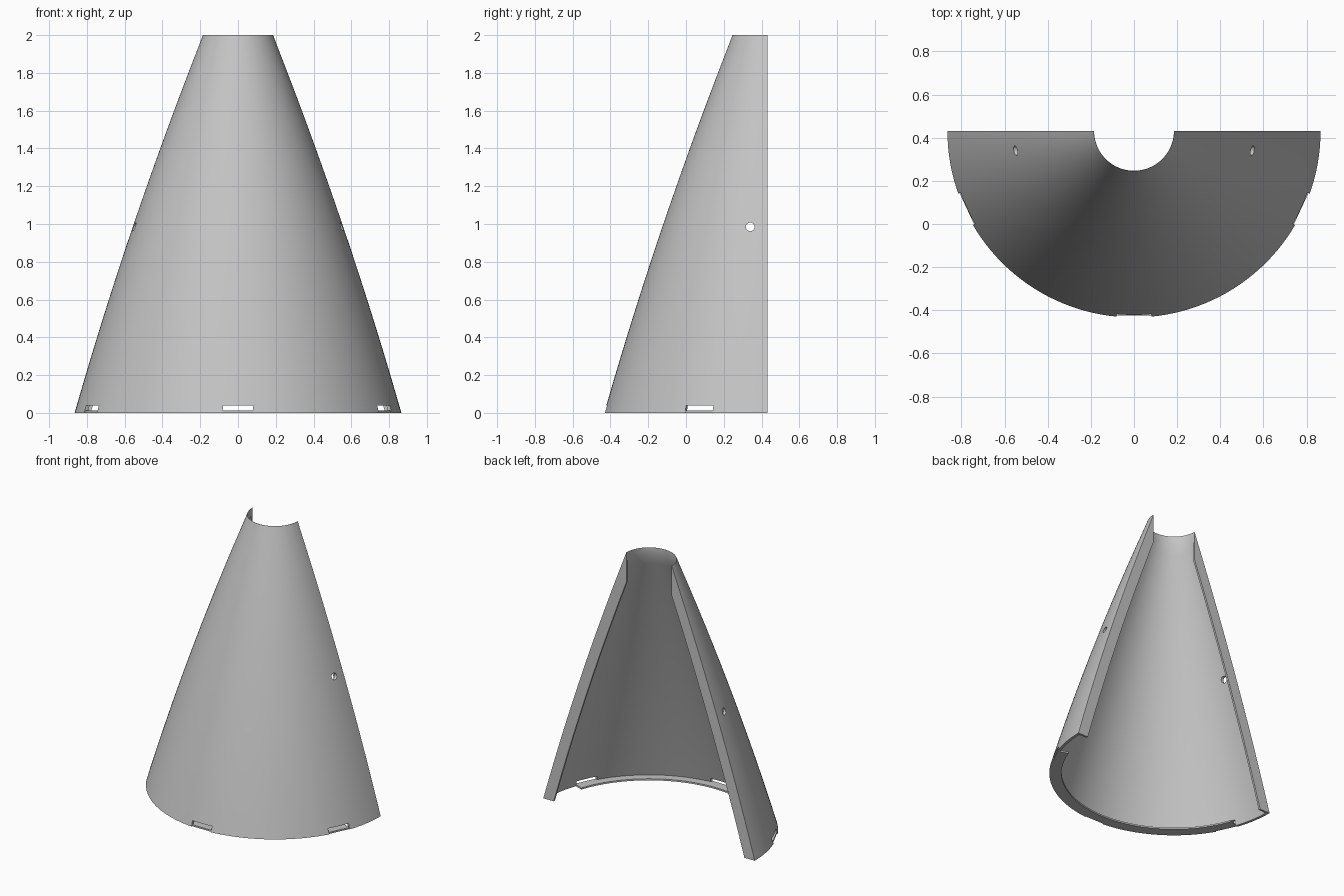
import bpy, bmesh, math
from mathutils import Matrix, Vector

if "Cube" in bpy.data.objects:
    bpy.data.objects.remove(bpy.data.objects["Cube"])

AXIS_Y = 0.432          # the cone axis lies in the open back plane
R_BASE, R_TOP, HEIGHT = 0.865, 0.185, 2.0
WALL, LIP, PLATE = 0.02, 0.085, 0.015
SLOT_ANGLES = [25, 90, 155]

grey = bpy.data.materials.new("light_grey")
grey.use_nodes = True
grey.diffuse_color = (0.55, 0.55, 0.55, 1)
grey.node_tree.nodes["Principled BSDF"].inputs["Base Color"].default_value = grey.diffuse_color


def outer(z):
    """Radius of the slightly bulging cone at height z."""
    t = z / HEIGHT
    return R_BASE + (R_TOP - R_BASE) * t + 0.108 * t * (1 - t)


def inner_edge(width, steps=24):
    """Inward offset of the cone, cut by a vertical bore at the top."""
    lo, hi = 0.0, HEIGHT
    for _ in range(40):
        mid = (lo + hi) / 2
        lo, hi = (mid, hi) if outer(mid) - width > R_TOP else (lo, mid)
    pts = [(outer(lo * i / steps) - width, lo * i / steps) for i in range(steps + 1)]
    return pts


def finish(bm, name):
    bmesh.ops.recalc_face_normals(bm, faces=bm.faces)
    mesh = bpy.data.meshes.new(name)
    bm.to_mesh(mesh)
    bm.free()
    mesh.materials.append(grey)
    ob = bpy.data.objects.new(name, mesh)
    bpy.context.collection.objects.link(ob)
    return ob


def sweep(name, profile, start, end, steps):
    """Turn a closed (radius, z) profile about the axis, through the front."""
    bm = bmesh.new()
    rings = []
    for i in range(steps + 1):
        a = math.radians(start + (end - start) * i / steps)
        rings.append([bm.verts.new((r * math.cos(a), AXIS_Y - r * math.sin(a), z))
                      for r, z in profile])
    n = len(profile)
    for a, b in zip(rings, rings[1:]):
        for j in range(n):
            k = (j + 1) % n
            bm.faces.new((a[j], a[k], b[k], b[j]))
    bm.faces.new(rings[0])
    bm.faces.new(rings[-1])
    return finish(bm, name)


def box_cutter(angle, r0, r1, z0, z1):
    """Box facing outward at the given angle round the cone."""
    bm = bmesh.new()
    a = math.radians(angle)
    place = (Matrix.Translation((0, AXIS_Y, 0)) @ Matrix.Rotation(-a, 4, 'Z')
             @ Matrix.Translation(((r0 + r1) / 2, 0, (z0 + z1) / 2))
             @ Matrix.Diagonal((r1 - r0, 0.16, z1 - z0, 1)))
    bmesh.ops.create_cube(bm, size=1, matrix=place)
    return finish(bm, "slot_cutter")


def cut(ob, cutter):
    mod = ob.modifiers.new("cut", 'BOOLEAN')
    mod.operation, mod.solver, mod.object = 'DIFFERENCE', 'EXACT', cutter
    bpy.context.view_layer.objects.active = ob
    bpy.ops.object.modifier_apply(modifier=mod.name)
    bpy.data.objects.remove(cutter)


# Half-cone shell
outside = [(outer(HEIGHT * i / 24), HEIGHT * i / 24) for i in range(24)]
outside.append((R_TOP + 0.001, HEIGHT))
shell = sweep("half_cone_shell",
              outside + [(R_TOP, HEIGHT)] + inner_edge(WALL)[::-1], 0, 180, 72)

# Slots above the lip, with a flat shaved below each one
for angle in SLOT_ANGLES:
    cut(shell, box_cutter(angle, 0.7, 1.0, 0.012, 0.04))
    cut(shell, box_cutter(angle, 0.855, 1.0, -0.1, 0.03))

# Round hole through both sides
bm = bmesh.new()
bmesh.ops.create_cone(bm, cap_ends=True, segments=24, radius1=0.023, radius2=0.023, depth=3,
                      matrix=Matrix.Translation((0, 0.34, 0.985)) @ Matrix.Rotation(math.pi / 2, 4, 'Y'))
cut(shell, finish(bm, "hole_cutter"))

# Bottom lip between the outer slots
r_in, r_out = R_BASE - LIP, R_BASE - WALL
lip = sweep("bottom_lip", [(r_in, 0), (r_out, 0), (r_out, 0.012), (r_in, 0.012)], 19.5, 160.5, 60)

# Flat flanges along the two open edges
for side, label in ((1, "left"), (-1, "right")):
    bm = bmesh.new()
    edge = inner_edge(WALL * 0.9)
    path = edge + [(R_TOP, HEIGHT)] + inner_edge(LIP)[::-1]
    face = bm.faces.new([bm.verts.new((side * x, AXIS_Y, z)) for x, z in path])
    new = bmesh.ops.extrude_face_region(bm, geom=[face], use_keep_orig=True)["geom"]
    bmesh.ops.translate(bm, vec=Vector((0, -PLATE, 0)),
                        verts=[v for v in new if isinstance(v, bmesh.types.BMVert)])
    finish(bm, label + "_flange")

# Smooth curved faces, sharp rims
bpy.ops.object.select_all(action='DESELECT')
for ob in (shell, lip):
    ob.select_set(True)
bpy.context.view_layer.objects.active = shell
bpy.ops.object.shade_smooth_by_angle(angle=math.radians(30))
